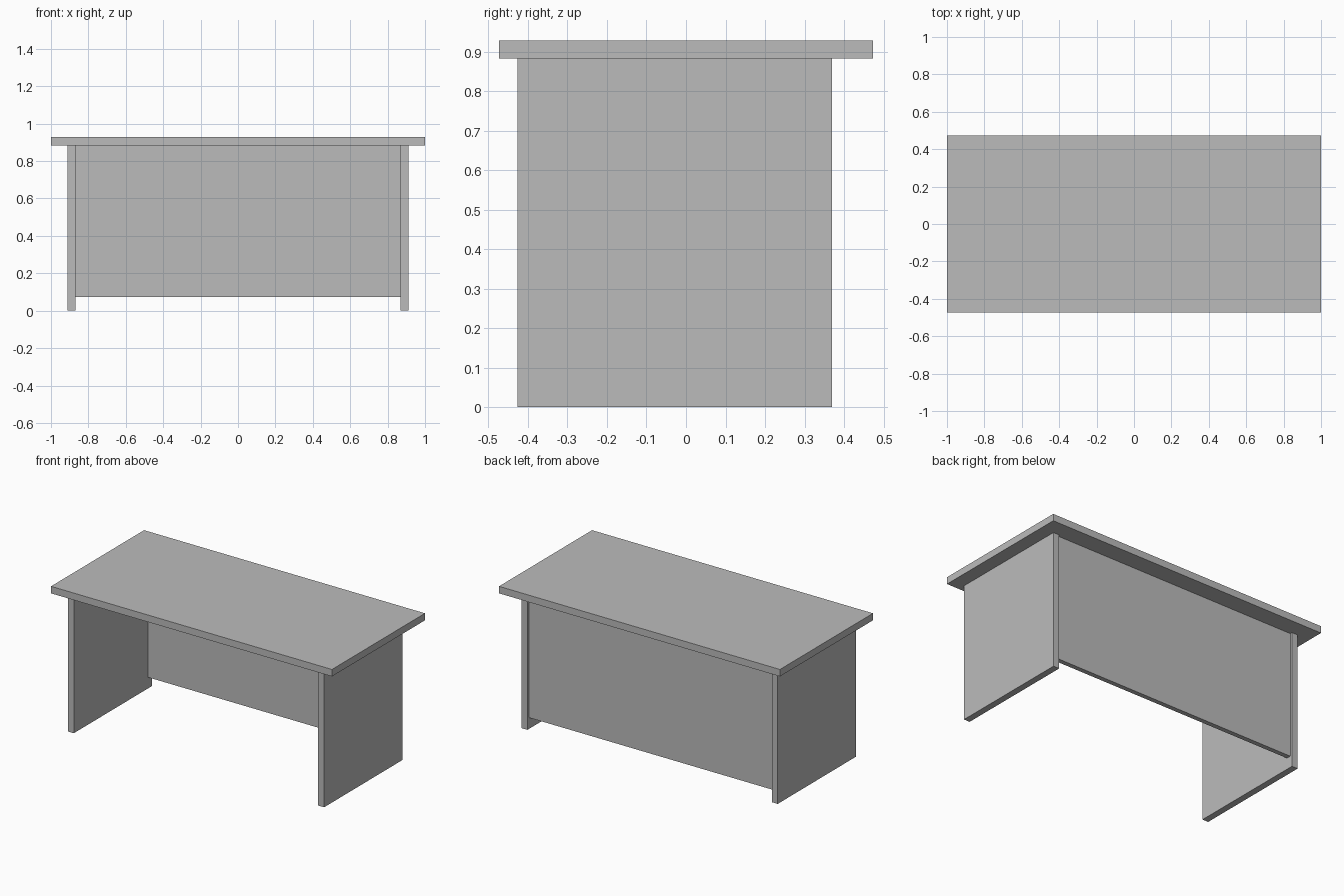
import bpy

cube = bpy.data.objects.get("Cube")
if cube:
    bpy.data.objects.remove(cube, do_unlink=True)

# Single plain grey finish
grey = bpy.data.materials.new("grey_laminate")
grey.use_nodes = True
colour = (0.5, 0.5, 0.5, 1)
grey.diffuse_color = colour
grey.node_tree.nodes["Principled BSDF"].inputs["Base Color"].default_value = colour


def board(name, x, y, z):
    """Flat board spanning the given (min, max) ranges."""
    spans = (x, y, z)
    centre = [(a + b) / 2 for a, b in spans]
    bpy.ops.mesh.primitive_cube_add(size=1, location=centre)
    obj = bpy.context.object
    obj.name = name
    obj.scale = [b - a for a, b in spans]
    bpy.ops.object.transform_apply(location=False, rotation=False, scale=True)
    obj.data.materials.append(grey)
    return obj


TOP_UNDERSIDE = 0.883
LEG_INNER, LEG_OUTER = 0.87, 0.912

# Desk top, overhanging further at the back
board("desk_top", (-1, 1), (-0.473, 0.473), (TOP_UNDERSIDE, 0.928))

# Full-depth panel legs
for side, sign in (("left", 1), ("right", -1)):
    x = sorted((sign * LEG_INNER, sign * LEG_OUTER))
    board(f"{side}_panel_leg", x, (-0.427, 0.37), (0, TOP_UNDERSIDE))

# Modesty panel, set slightly in from the back edge of the legs
board("modesty_panel", (-LEG_INNER, LEG_INNER), (0.325, 0.355), (0.073, TOP_UNDERSIDE))
